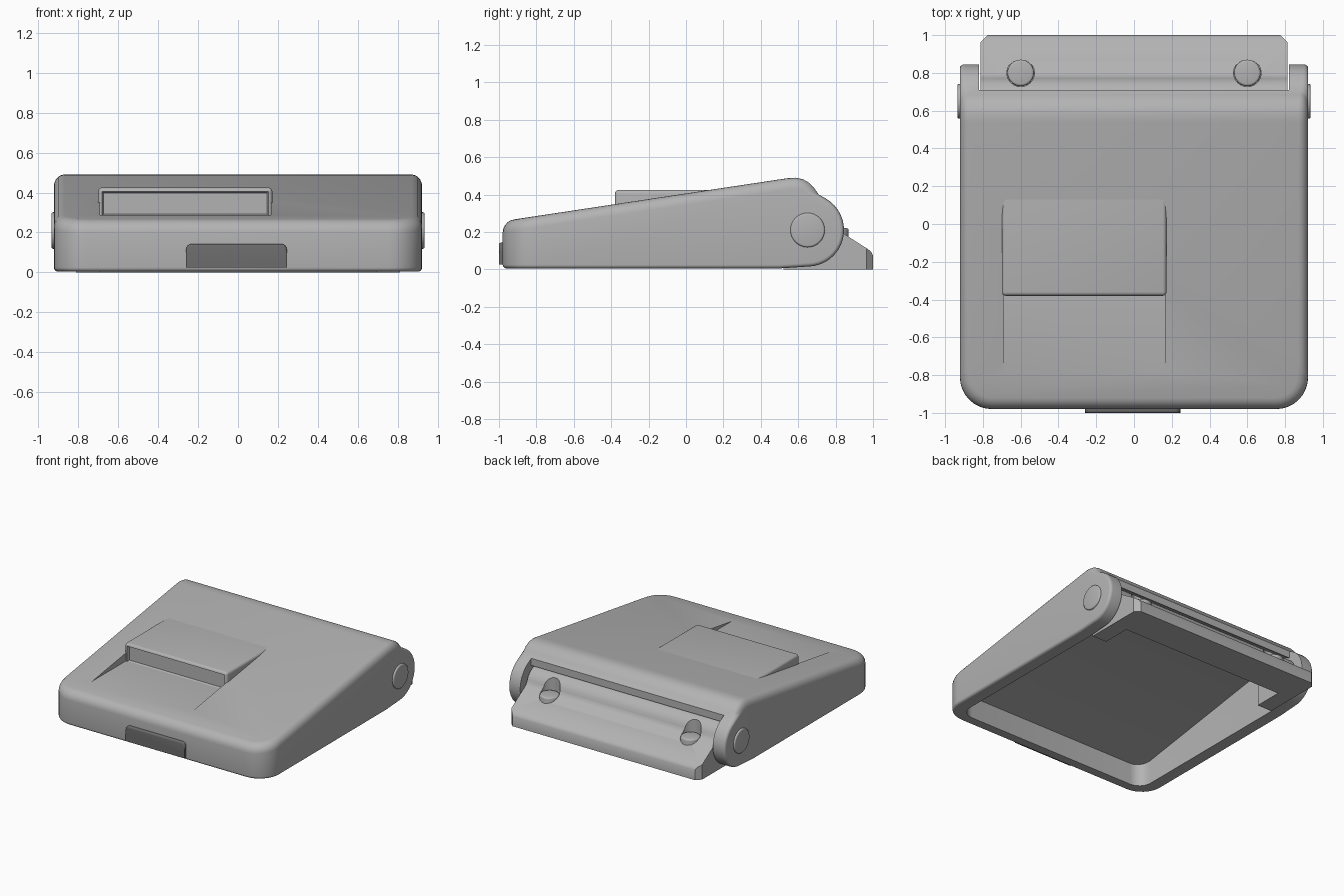
import bpy, bmesh, math
from mathutils import Matrix

if "Cube" in bpy.data.objects:
    bpy.data.objects.remove(bpy.data.objects["Cube"], do_unlink=True)


def material(name, value):
    m = bpy.data.materials.new(name)
    m.use_nodes = True
    m.diffuse_color = (value, value, value, 1)
    m.node_tree.nodes["Principled BSDF"].inputs["Base Color"].default_value = m.diffuse_color
    return m


GREY = material("mid grey", 0.45)
DARK = material("dark grey", 0.15)
HINGE_Y, HINGE_Z = 0.65, 0.21


def make(name, bm, mat=GREY):
    bmesh.ops.recalc_face_normals(bm, faces=bm.faces)
    me = bpy.data.meshes.new(name)
    bm.to_mesh(me)
    bm.free()
    ob = bpy.data.objects.new(name, me)
    bpy.context.collection.objects.link(ob)
    me.materials.append(mat)
    return ob


def extrude_x(profile, x0, x1):
    """Prism from a (y, z) outline between two x positions."""
    bm = bmesh.new()
    face = bm.faces.new([bm.verts.new((x0, y, z)) for y, z in profile])
    new = bmesh.ops.extrude_face_region(bm, geom=[face])["geom"]
    bmesh.ops.translate(bm, vec=(x1 - x0, 0, 0),
                        verts=[v for v in new if isinstance(v, bmesh.types.BMVert)])
    bmesh.ops.recalc_face_normals(bm, faces=bm.faces)
    return bm


def rect(y0, y1, z0, z1):
    return [(y0, z0), (y1, z0), (y1, z1), (y0, z1)]


def hinge_arc(radius, start, end, steps):
    """Points of an arc about the hinge axis, angles in degrees."""
    angles = [math.radians(start + (end - start) * i / steps) for i in range(steps + 1)]
    return [(HINGE_Y + radius * math.cos(t), HINGE_Z + radius * math.sin(t)) for t in angles]


def frame(e):
    """Midpoint and direction of an edge."""
    a, b = e.verts[0].co, e.verts[1].co
    return (a + b) / 2, (b - a).normalized()


def bevel(bm, rule, width, segments):
    """Round the edges whose midpoint and direction pass the rule."""
    bmesh.ops.bevel(bm, geom=[e for e in bm.edges if rule(*frame(e))], offset=width,
                    segments=segments, profile=0.5, affect='EDGES', clamp_overlap=False)
    bmesh.ops.recalc_face_normals(bm, faces=bm.faces)


def cylinder(centre, radius, depth, axis='Z', segments=32):
    bm = bmesh.new()
    turn = Matrix.Rotation(math.pi / 2, 4, 'Y') if axis == 'X' else Matrix()
    bmesh.ops.create_cone(bm, cap_ends=True, segments=segments, radius1=radius, radius2=radius,
                          depth=depth, matrix=Matrix.Translation(centre) @ turn)
    return bm


def apply(ob, mod):
    bpy.context.view_layer.objects.active = ob
    bpy.ops.object.modifier_apply(modifier=mod.name)


def cut(ob, bm):
    cutter = make("cutter", bm)
    mod = ob.modifiers.new("cut", 'BOOLEAN')
    mod.operation, mod.solver, mod.object = 'DIFFERENCE', 'EXACT', cutter
    apply(ob, mod)
    bpy.data.objects.remove(cutter, do_unlink=True)


def smooth(ob, degrees=35):
    bpy.ops.object.select_all(action='DESELECT')
    ob.select_set(True)
    bpy.context.view_layer.objects.active = ob
    bpy.ops.object.shade_smooth_by_angle(angle=math.radians(degrees))


# Cover: wedge with round hinge ears and softened front corners
back = [(0.54, 0.487), (0.585, 0.49), (0.625, 0.482), (0.66, 0.462), (0.685, 0.435), (0.71, 0.4)]
outline = ([(-0.98, 0.005), (-0.98, 0.258)] + back + hinge_arc(0.195, 62, -90, 16)
           + [(0.5, 0.005)])
bm = extrude_x(outline, -0.922, 0.922)
bevel(bm, lambda m, d: abs(d.z) > 0.9 and m.y < -0.9, 0.17, 8)

# Wide rounding on the upper rim, narrow on the ears and the bottom rim
weight = bm.edges.layers.float.new("bevel_weight_edge")
for e in bm.edges:
    m, d = frame(e)
    if e.calc_face_angle(0) > 0.9 and not (abs(d.z) > 0.9 and m.y < 0):
        upper = m.z > 0.2 and not (m.y > 0.7 and m.z < 0.4)
        e[weight] = 1.0 if upper else 0.33
cover = make("cover_shell", bm)
mod = cover.modifiers.new("rim", 'BEVEL')
mod.limit_method, mod.width, mod.segments, mod.use_clamp_overlap = 'WEIGHT', 0.06, 5, False
apply(cover, mod)

# Hollow underside, parallel to the top and open between the ears
cavity = [(-0.9, -0.1), (-0.9, 0.172), (0.55, 0.395), (0.63, 0.385), (0.71, 0.345),
          (0.71, 0.8), (1.2, 0.8), (1.2, -0.1)]
bm = extrude_x(cavity, -0.82, 0.82)
bevel(bm, lambda m, d: abs(d.z) > 0.9 and m.y < -0.8, 0.1, 6)
cut(cover, bm)

# Finger recess in the sloping top
cut(cover, extrude_x(rect(-0.9, -0.352, 0.287, 0.6), -0.69, 0.165))
smooth(cover)

# Raised grip behind the recess, with an undercut front
bm = extrude_x([(-0.38, 0.285), (-0.38, 0.425), (0.15, 0.425), (0.15, 0.4)], -0.70, 0.172)
bevel(bm, lambda m, d: (m.z > 0.42 and m.y < 0.1) or (abs(d.z) > 0.9 and m.y < -0.3), 0.02, 4)
front = [f for f in bm.faces if f.normal.y < -0.99]
bmesh.ops.inset_region(bm, faces=front, thickness=0.01)
bmesh.ops.translate(bm, vec=(0, 0.02, 0), verts=list({v for f in front for v in f.verts}))
smooth(make("finger_grip", bm))

# Front latch
bm = extrude_x(rect(-1.0, -0.93, 0.025, 0.143), -0.26, 0.245)
bevel(bm, lambda m, d: abs(d.y) > 0.9 and m.z > 0.05, 0.03, 4)
bevel(bm, lambda m, d: m.y < -0.99 and m.z > 0.1, 0.01, 3)
smooth(make("front_latch", bm, DARK))

# Hinge base: sloped foot rising to a rounded knuckle
base = ([(0.74, 0), (1.0, 0), (1.0, 0.075), (0.99, 0.095), (0.97, 0.11), (0.79, 0.225)]
        + hinge_arc(0.13, 15, 90, 8) + [(0.65, 0.28), (0.7, 0.22)])
hinge = make("hinge_base", extrude_x(base, -0.812, 0.812))
for side in (-1, 1):
    # Clipped rear corner
    bm = bmesh.new()
    turn = Matrix.Translation((side * 0.845, 1.03, 0)) @ Matrix.Rotation(math.pi / 4, 4, 'Z')
    bmesh.ops.create_cube(bm, size=0.14, matrix=turn @ Matrix.Scale(4, 4, (0, 0, 1)))
    cut(hinge, bm)
    # Screw pocket
    cut(hinge, cylinder((side * 0.6, 0.8, 0.35), 0.073, 0.34))
smooth(hinge)

for side, label in ((-1, "right"), (1, "left")):
    # Arm and barrel end of the base
    x0, x1 = sorted((side * 0.69, side * 0.812))
    smooth(make(label + "_hinge_arm", extrude_x(rect(0.52, 0.76, 0, 0.2), x0, x1)))
    smooth(make(label + "_hinge_barrel",
                cylinder((side * 0.75, HINGE_Y, HINGE_Z), 0.125, 0.12, 'X')))
    # Screw head
    bm = cylinder((side * 0.6, 0.8, 0.14), 0.07, 0.16)
    bevel(bm, lambda m, d: m.z > 0.21, 0.012, 3)
    smooth(make(label + "_screw", bm))
    # Pivot pin cap
    bm = cylinder((side * 0.88, HINGE_Y, HINGE_Z), 0.092, 0.11, 'X')
    bevel(bm, lambda m, d: abs(m.x) > 0.93 and abs(d.x) < 0.5, 0.01, 3)
    smooth(make(label + "_pivot_cap", bm))
